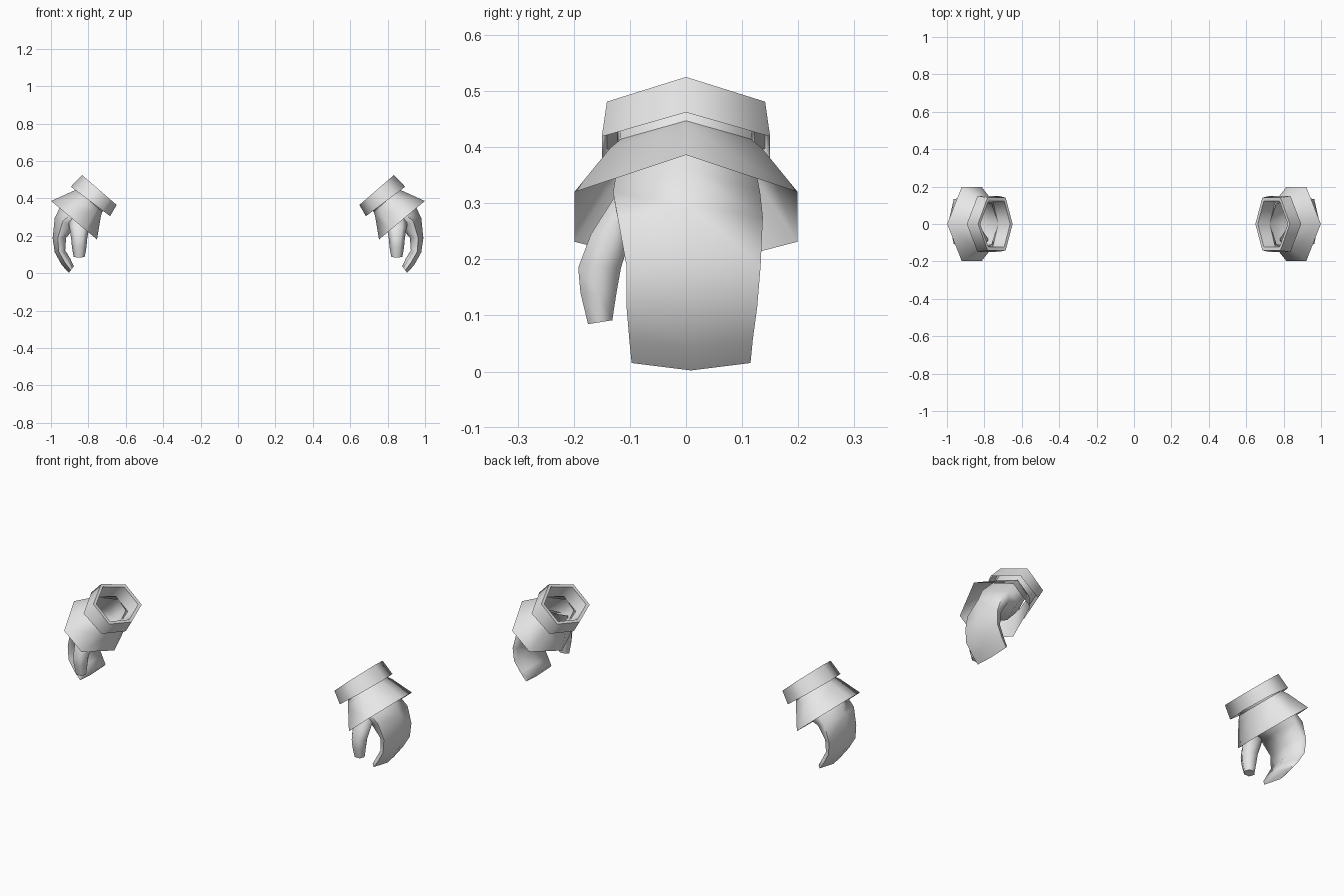
import bpy, bmesh, math

if "Cube" in bpy.data.objects:
    bpy.data.objects.remove(bpy.data.objects["Cube"])

grey = bpy.data.materials.new("light_grey")
grey.diffuse_color = (0.8, 0.8, 0.8, 1)
grey.use_nodes = True
grey.node_tree.nodes["Principled BSDF"].inputs["Base Color"].default_value = grey.diffuse_color
SHIFT = 0.004


def loft(name, rings, cap=False):
    """Skin a list of six-sided rings and mirror the part to the other hand."""
    bm = bmesh.new()
    loops = [[bm.verts.new((x + SHIFT, y, z)) for x, y, z in r] for r in rings]
    n = len(loops[0])
    for a, b in zip(loops, loops[1:]):
        for i in range(n):
            j = (i + 1) % n
            bm.faces.new((a[i], a[j], b[j], b[i]))
    if cap:
        bm.faces.new(loops[-1])
    bmesh.ops.recalc_face_normals(bm, faces=bm.faces)
    me = bpy.data.meshes.new(name)
    bm.to_mesh(me)
    bm.free()
    me.materials.append(grey)
    ob = bpy.data.objects.new(name, me)
    bpy.context.collection.objects.link(ob)
    bpy.ops.object.select_all(action='DESELECT')
    ob.select_set(True)
    bpy.context.view_layer.objects.active = ob
    bpy.ops.object.shade_smooth_by_angle(angle=math.radians(72))
    mirror = ob.modifiers.new("other_hand", 'MIRROR')
    mirror.use_mirror_merge = False
    return ob


def cuff_ring(top, bottom, width, f_high=0.45, f_low=-0.6):
    """Hexagon across a sloping line from top to bottom, given as (x, z)."""
    cx, cz = (top[0] + bottom[0]) / 2, (top[1] + bottom[1]) / 2
    hx, hz = (top[0] - bottom[0]) / 2, (top[1] - bottom[1]) / 2
    shape = [(1, 0), (f_high, 1), (f_low, 1), (-1, 0), (f_low, -1), (f_high, -1)]
    return [(cx + hx * t, width * s, cz + hz * t) for t, s in shape]


def hand_ring(outer, inner, y0, y1):
    """Hexagon with a ridge along the back of the hand."""
    ym = (y0 + y1) / 2
    shape = [(1, ym), (0.62, y1), (0.25, y1 - 0.006), (0, ym),
             (0.25, y0 + 0.006), (0.62, y0)]
    return [(inner[0] + (outer[0] - inner[0]) * f, y,
             inner[1] + (outer[1] - inner[1]) * f) for f, y in shape]


def thumb_ring(x, y, z, rx, ry, tilt=0.0):
    return [(x + rx * math.cos(a), y + ry * math.sin(a), z + tilt * math.sin(a))
            for a in (math.radians(60 * i) for i in range(6))]


# Cuff band: outer wall, rim, then inner wall down to the wrist
loft("cuff_band", [
    cuff_ring((0.890, 0.462), (0.680, 0.305), 0.150),
    cuff_ring((0.830, 0.525), (0.645, 0.365), 0.141),
    cuff_ring((0.818, 0.513), (0.658, 0.375), 0.122),
    cuff_ring((0.858, 0.447), (0.722, 0.328), 0.116),
])

# Flared gauntlet skirt, open underneath
loft("flared_cuff", [
    cuff_ring((0.858, 0.447), (0.722, 0.328), 0.116),
    cuff_ring((0.885, 0.436), (0.730, 0.300), 0.135),
    cuff_ring((0.995, 0.386), (0.750, 0.180), 0.199, 0.36, -0.5),
])

# Mitten with the fingers curling inward
loft("mitten", [
    hand_ring((0.858, 0.447), (0.722, 0.328), -0.116, 0.116),
    hand_ring((0.945, 0.360), (0.790, 0.255), -0.130, 0.132),
    hand_ring((0.976, 0.294), (0.865, 0.245), -0.122, 0.137),
    hand_ring((0.987, 0.187), (0.915, 0.190), -0.106, 0.133),
    hand_ring((0.976, 0.112), (0.920, 0.122), -0.106, 0.127),
    hand_ring((0.938, 0.043), (0.893, 0.078), -0.101, 0.119),
    hand_ring((0.900, 0.002), (0.874, 0.037), -0.097, 0.115),
], cap=True)

# Thumb hanging at the front
loft("thumb", [
    thumb_ring(0.835, -0.080, 0.335, 0.060, 0.050, 0.02),
    thumb_ring(0.845, -0.128, 0.262, 0.056, 0.048, 0.02),
    thumb_ring(0.845, -0.154, 0.185, 0.043, 0.044),
    thumb_ring(0.845, -0.156, 0.140, 0.039, 0.037),
    thumb_ring(0.845, -0.153, 0.088, 0.030, 0.025, 0.004),
], cap=True)
